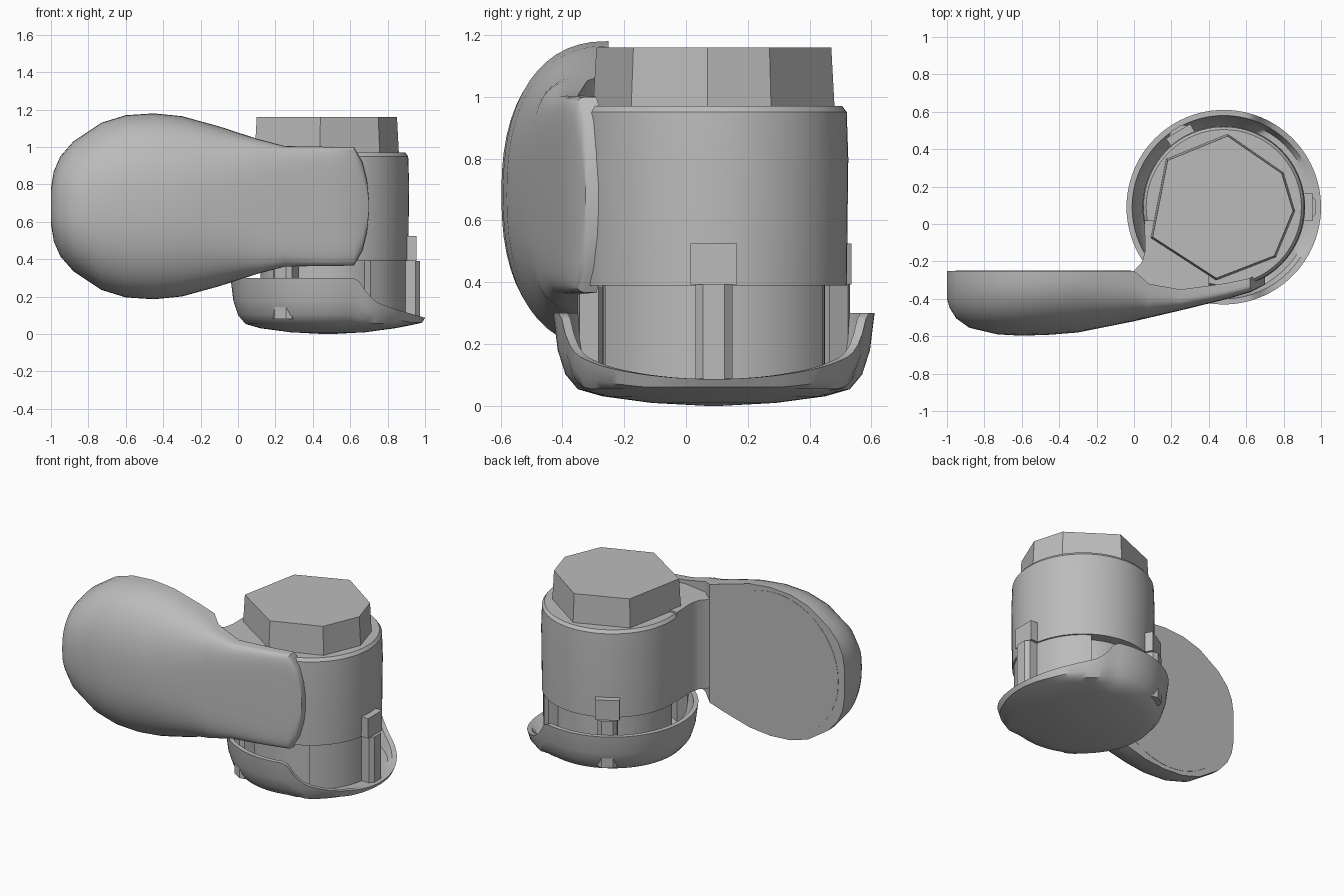
import bpy, bmesh
from math import sin, cos, pi, radians, copysign
from mathutils import Matrix

old = bpy.data.objects.get("Cube")
if old:
    bpy.data.objects.remove(old, do_unlink=True)

CX, CY = 0.48, 0.09   # axis of the drum

grey = bpy.data.materials.new("plain_grey")
grey.use_nodes = True
grey.diffuse_color = (0.5, 0.5, 0.5, 1)
grey.node_tree.nodes["Principled BSDF"].inputs["Base Color"].default_value = (0.5, 0.5, 0.5, 1)


def finish(bm, name, angle=30):
    bmesh.ops.recalc_face_normals(bm, faces=bm.faces)
    mesh = bpy.data.meshes.new(name)
    bm.to_mesh(mesh)
    bm.free()
    mesh.materials.append(grey)
    ob = bpy.data.objects.new(name, mesh)
    bpy.context.collection.objects.link(ob)
    bpy.ops.object.select_all(action='DESELECT')
    ob.select_set(True)
    bpy.context.view_layer.objects.active = ob
    if angle:
        bpy.ops.object.shade_smooth_by_angle(angle=radians(angle))
    return ob


def loft(name, loops, angle=30):
    """Skin equal-length closed loops and cap both ends."""
    bm = bmesh.new()
    rows = [[bm.verts.new(p) for p in loop] for loop in loops]
    n = len(rows[0])
    for a, b in zip(rows, rows[1:]):
        for i in range(n):
            j = (i + 1) % n
            bm.faces.new((a[i], a[j], b[j], b[i]))
    bm.faces.new(rows[0])
    bm.faces.new(rows[-1])
    return finish(bm, name, angle)


def prism(name, pts, z0, z1, angle=30):
    return loft(name, [[(x, y, z) for x, y in pts] for z in (z0, z1)], angle)


def polar(r, a):
    return CX + r * cos(a), CY + r * sin(a)


def ring(r, n=64):
    return [polar(r, 2 * pi * i / n) for i in range(n)]


def interp(x, table):
    """Piecewise linear lookup."""
    if x <= table[0][0]:
        return table[0][1]
    for (x0, v0), (x1, v1) in zip(table, table[1:]):
        if x <= x1:
            return v0 + (v1 - v0) * (x - x0) / (x1 - x0)
    return table[-1][1]


# Drum body with a softened top edge
loft("drum_body", [[(x, y, z) for x, y in ring(r)]
                   for r, z in ((0.43, 0.39), (0.435, 0.8), (0.43, 0.95), (0.415, 0.97))])

# Seven-sided cap
cap = [(0.1, -0.07), (0.44, -0.29), (0.75, -0.17), (0.85, 0.07),
       (0.79, 0.27), (0.5, 0.47), (0.18, 0.34)]
loft("faceted_cap", [[(CX + (x - CX) * s, CY + (y - CY) * s, z) for x, y in cap]
                     for s, z in ((1.03, 0.95), (1.0, 1.16))], 0)

# Neck below the drum, with a wider shell on the open side
prism("neck", ring(0.36), 0.08, 0.4)
arc = [radians(-57 + 114 * i / 20) for i in range(21)]
prism("neck_shell", [polar(0.42, a) for a in arc] + [polar(0.3, a) for a in reversed(arc)],
      0.08, 0.395)

# Three posts, each with a catch on the drum
for k, deg in enumerate((0, 121, 239)):
    turn = Matrix.Translation((CX, CY, 0)) @ Matrix.Rotation(radians(deg), 4, 'Z')
    post = [(0.4, -0.06), (0.47, -0.06), (0.493, -0.035), (0.493, 0.035), (0.47, 0.06), (0.4, 0.06)]
    catch = [(0.38, -0.075), (0.474, -0.075), (0.474, 0.075), (0.38, 0.075)]
    prism(f"post_{k + 1}", post, 0.08, 0.392).data.transform(turn)
    prism(f"catch_{k + 1}", catch, 0.392, 0.525).data.transform(turn)

# Dish whose rim drops away towards +x
RIM = [(0.63, 0.3), (0.655, 0.275), (0.69, 0.215), (0.75, 0.165), (0.85, 0.13), (1.0, 0.087)]
OUTER = [(0.02, 0), (0.2, 0.015), (0.36, 0.08), (0.44, 0.18), (0.48, 0.34), (0.505, 0.6), (0.52, 1)]
INNER = [(0.49, 1), (0.465, 0.55), (0.43, 0.38), (0.3, 0.33)]
loops = []
for profile, inside in ((OUTER, False), (INNER, True)):
    for r, f in profile:
        loop = []
        for x, y in ring(r, 96):
            edge = CX + (x - CX) * 0.52 / r
            h = interp(edge, RIM)
            low = 0.088 if inside else 0.065 * (r / 0.52) ** 2
            loop.append((x, y, max(f * h, low)))
        loops.append(loop)
loft("base_dish", loops, 35)

# Rounded paddle: flat back, bulging front, lofted along x
TOP = [(-1, 0.78), (-0.985, 0.87), (-0.95, 0.95), (-0.88, 1.03), (-0.73, 1.13), (-0.6, 1.17),
       (-0.45, 1.18), (-0.3, 1.165), (-0.1, 1.11), (0.1, 1.045), (0.25, 1.005), (0.62, 1.0),
       (0.665, 0.92), (0.69, 0.82), (0.7, 0.72)]
FRONT = [(-1, -0.4), (-0.985, -0.45), (-0.95, -0.505), (-0.88, -0.555), (-0.73, -0.59),
         (-0.55, -0.6), (-0.3, -0.58), (0, -0.52), (0.3, -0.45), (0.6, -0.375), (0.7, -0.325)]
BACK = [(0.0, -0.25), (0.08, -0.32), (0.25, -0.35), (0.4, -0.33), (0.6, -0.3), (0.7, -0.25)]
POWER = [(-0.3, 0.85), (0.3, 0.4), (0.7, 0.3)]
MID = 0.683
xs = sorted({x for x, _ in TOP} | {0.0, 0.08, 0.17, 0.4, 0.5, -0.2, -0.8})
loops = []
for x in xs:
    half, yf, yb, p = interp(x, TOP) - MID, interp(x, FRONT), interp(x, BACK), interp(x, POWER)
    loop = []
    for i in range(29):
        t = pi * i / 28
        c = cos(t)
        loop.append((x, yb + (yf - yb) * max(sin(t), 0) ** p,
                     MID + half * copysign(abs(c) ** p, c)))
    loops.append(loop)
loft("paddle", loops, 40)

# Round inlay on the flat back of the paddle
disc = prism("paddle_back_disc", [(0.47 * cos(2 * pi * i / 48), 0.47 * sin(2 * pi * i / 48))
                                  for i in range(48)], 0, 0.006)
disc.data.transform(Matrix.Translation((-0.485, -0.248, MID)) @ Matrix.Rotation(pi / 2, 4, 'X'))

# Web joining the drum to the paddle
prism("joining_web", [(0.055, 0.02), (0.06, -0.14), (0.045, -0.2), (0.0, -0.25), (0.0, -0.32),
                      (0.25, -0.38), (0.4, -0.36), (0.4, 0.0)], 0.385, 0.98)
